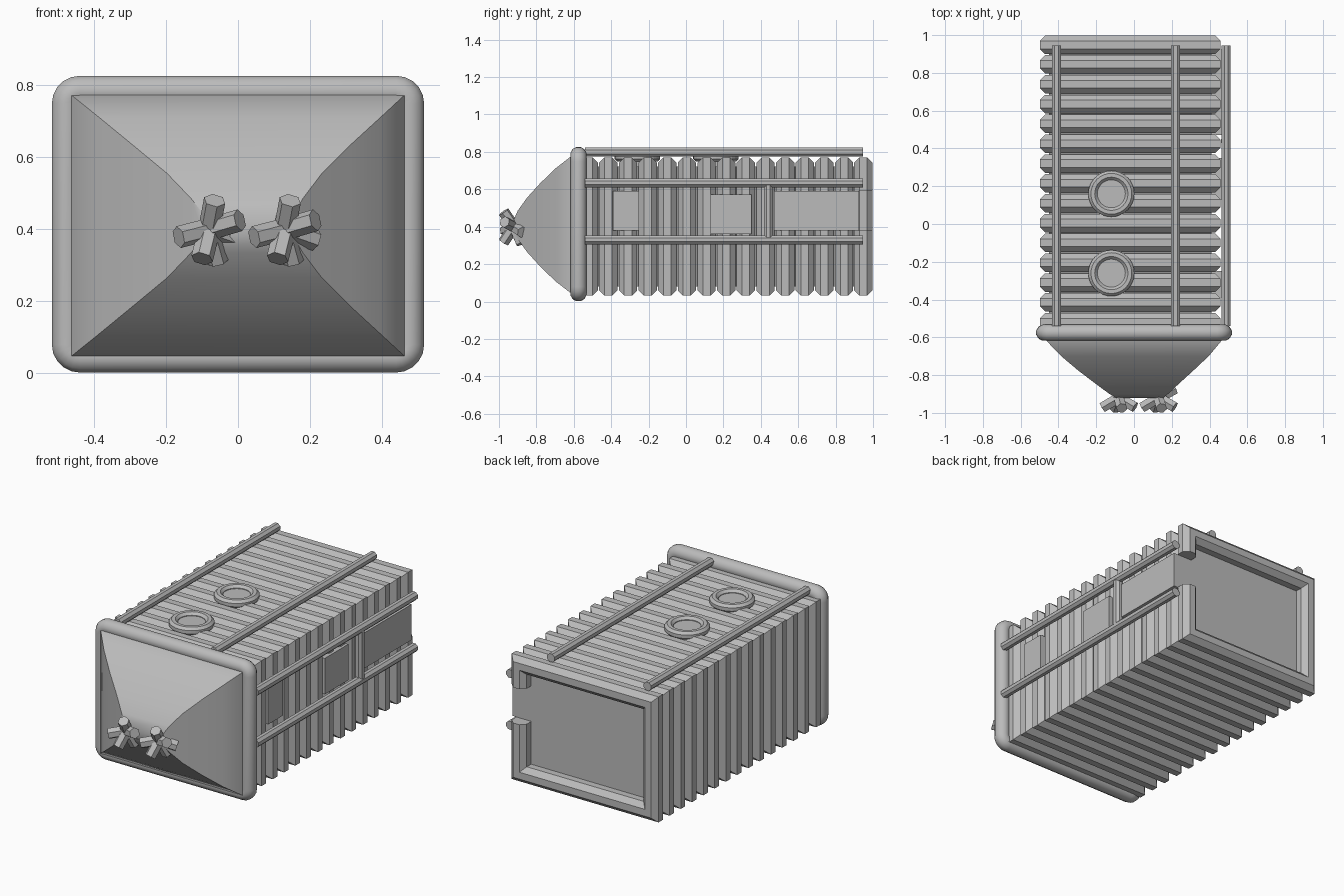
import bpy, bmesh, math
from mathutils import Vector

cube = bpy.data.objects.get("Cube")
if cube:
    bpy.data.objects.remove(cube, do_unlink=True)

grey = bpy.data.materials.new("plain_grey")
grey.use_nodes = True
COLOUR = (0.5, 0.5, 0.5, 1)
grey.diffuse_color = COLOUR
grey.node_tree.nodes["Principled BSDF"].inputs["Base Color"].default_value = COLOUR


def finish(name, bm, smooth=False):
    bmesh.ops.recalc_face_normals(bm, faces=bm.faces)
    mesh = bpy.data.meshes.new(name)
    bm.to_mesh(mesh)
    bm.free()
    mesh.materials.append(grey)
    obj = bpy.data.objects.new(name, mesh)
    bpy.context.collection.objects.link(obj)
    if smooth:
        bpy.ops.object.select_all(action='DESELECT')
        obj.select_set(True)
        bpy.context.view_layer.objects.active = obj
        bpy.ops.object.shade_smooth_by_angle(angle=math.radians(35))
    return obj


def box(name, lo, hi):
    bm = bmesh.new()
    bmesh.ops.create_cube(bm, size=1)
    for v in bm.verts:
        v.co = [(a + b) / 2 + c * (b - a) for a, b, c in zip(lo, hi, v.co)]
    return finish(name, bm)


def bridge(bm, rings, closed=False):
    """Skin a list of vertex rings, capping the ends when open."""
    pairs = list(zip(rings, rings[1:]))
    if closed:
        pairs.append((rings[-1], rings[0]))
    for a, b in pairs:
        n = len(a)
        for i in range(n):
            j = (i + 1) % n
            bm.faces.new((a[i], a[j], b[j], b[i]))
    if not closed:
        bm.faces.new(rings[0])
        bm.faces.new(rings[-1])


def rod(bm, start, end, radius, sides):
    """Prism between two points."""
    start, end = Vector(start), Vector(end)
    axis = end - start
    turn = axis.to_track_quat('Z', 'Y')
    rings = []
    for p in (start, end):
        ring = []
        for k in range(sides):
            a = math.tau * (k + 0.5) / sides
            ring.append(bm.verts.new(p + turn @ Vector((math.cos(a) * radius, math.sin(a) * radius, 0))))
        rings.append(ring)
    bridge(bm, rings)


def hoop(name, stations, y, radius, sides, closed=True, smooth=False):
    """Tube along stations (x, z, outward x, outward z) in an upright plane."""
    bm = bmesh.new()
    rings = []
    for x, z, ox, oz in stations:
        ring = []
        for k in range(sides):
            a = math.tau * (k + 0.5) / sides
            out = math.cos(a) * radius
            ring.append(bm.verts.new((x + ox * out, y + math.sin(a) * radius, z + oz * out)))
        rings.append(ring)
    bridge(bm, rings, closed)
    return finish(name, bm, smooth)


# Corrugated body: core box and mitred octagonal ribs
LEFT, RIGHT, LOW, HIGH = 0.41, -0.45, 0.08, 0.722
box("body_core", (RIGHT, -0.56, LOW), (LEFT, 0.925, HIGH))
corners = [(LEFT, HIGH, 1, 1), (RIGHT, HIGH, -1, 1), (RIGHT, LOW, -1, -1), (LEFT, LOW, 1, -1)]
for i in range(1, 15):
    hoop(f"body_rib_{i}", corners, 0.95 - 0.105 * i, 0.053, 8)

# Rear frame, broken where the side door meets the back
broken = [(LEFT, 0.59, 1, 0)] + corners + [(LEFT, 0.38, 1, 0)]
hoop("rear_frame", broken, 0.948, 0.053, 8, closed=False)

# Side panels
box("side_panel_front", (0.38, -0.39, 0.38), (0.47, -0.25, 0.59))
box("side_panel_middle", (0.38, 0.13, 0.36), (0.475, 0.35, 0.572))
box("side_panel_rear", (0.38, 0.47, 0.38), (0.485, 0.925, 0.59))

# Rails on the roof and the left side
rails = {
    "roof_rail_right": (-0.41, 0.8), "roof_rail_left": (0.22, 0.8),
    "side_rail_upper": (0.488, 0.635), "side_rail_lower": (0.488, 0.33),
}
for name, (x, z) in rails.items():
    bm = bmesh.new()
    rod(bm, (x, -0.54, z), (x, 0.945, z), 0.026, 8)
    finish(name, bm)
bm = bmesh.new()
rod(bm, (0.485, 0.44, 0.33), (0.485, 0.44, 0.635), 0.026, 8)
finish("side_rail_post", bm)

# Roof hatches: a ring and a flat lid
for i, y in enumerate((0.16, -0.26)):
    bm = bmesh.new()
    rings = []
    for s in range(32):
        a = math.tau * s / 32
        ring = []
        for k in range(8):
            t = math.tau * (k + 0.5) / 8
            r = 0.098 + 0.026 * math.cos(t)
            ring.append(bm.verts.new((-0.12 + r * math.cos(a), y + r * math.sin(a), 0.772 + 0.026 * math.sin(t))))
        rings.append(ring)
    bridge(bm, rings, closed=True)
    finish(f"hatch_ring_{i}", bm)
    bm = bmesh.new()
    rod(bm, (-0.12, y, 0.72), (-0.12, y, 0.778), 0.09, 32)
    finish(f"hatch_lid_{i}", bm)

# Front flange: rounded rectangular tube
MID, HX, HZ, BEND = 0.414, 0.475, 0.37, 0.035
stations = []
for quarter, (sx, sz) in enumerate(((1, 1), (-1, 1), (-1, -1), (1, -1))):
    for k in range(6):
        a = math.pi / 2 * (quarter + k / 5)
        c, s = math.cos(a), math.sin(a)
        stations.append((sx * (HX - BEND) + BEND * c, MID + sz * (HZ - BEND) + BEND * s, c, s))
hoop("front_flange", stations, -0.575, 0.044, 12, smooth=True)

# Nose: four-sided bulging funnel (y, half width, half height, centre x)
sections = [(-0.575, 0.475, 0.37, 0), (-0.62, 0.462, 0.362, 0), (-0.7, 0.39, 0.3, 0.005),
            (-0.78, 0.3, 0.222, 0.01), (-0.85, 0.215, 0.145, 0.018),
            (-0.9, 0.155, 0.075, 0.025), (-0.92, 0.125, 0.03, 0.03)]
bm = bmesh.new()
bridge(bm, [[bm.verts.new((cx + sx * hx, y, MID - 0.004 + sz * hz))
             for sx, sz in ((1, 1), (-1, 1), (-1, -1), (1, -1))]
            for y, hx, hz, cx in sections])
finish("nose", bm, smooth=True)

# Nozzle clusters: six-sided arms spreading from a hub
arms = [(0.015, -0.055, 0.08), (0.085, -0.05, 0.025), (-0.085, -0.05, -0.022),
        (-0.02, -0.055, -0.082), (0.025, 0.04, -0.09), (0.085, 0.045, -0.03)]
for name, x in (("right", -0.08), ("left", 0.13)):
    hub = Vector((x, -0.92, 0.4))
    bm = bmesh.new()
    for arm in arms:
        rod(bm, hub - Vector(arm) * 0.15, hub + Vector(arm), 0.031, 6)
    finish(f"nozzle_cluster_{name}", bm)
